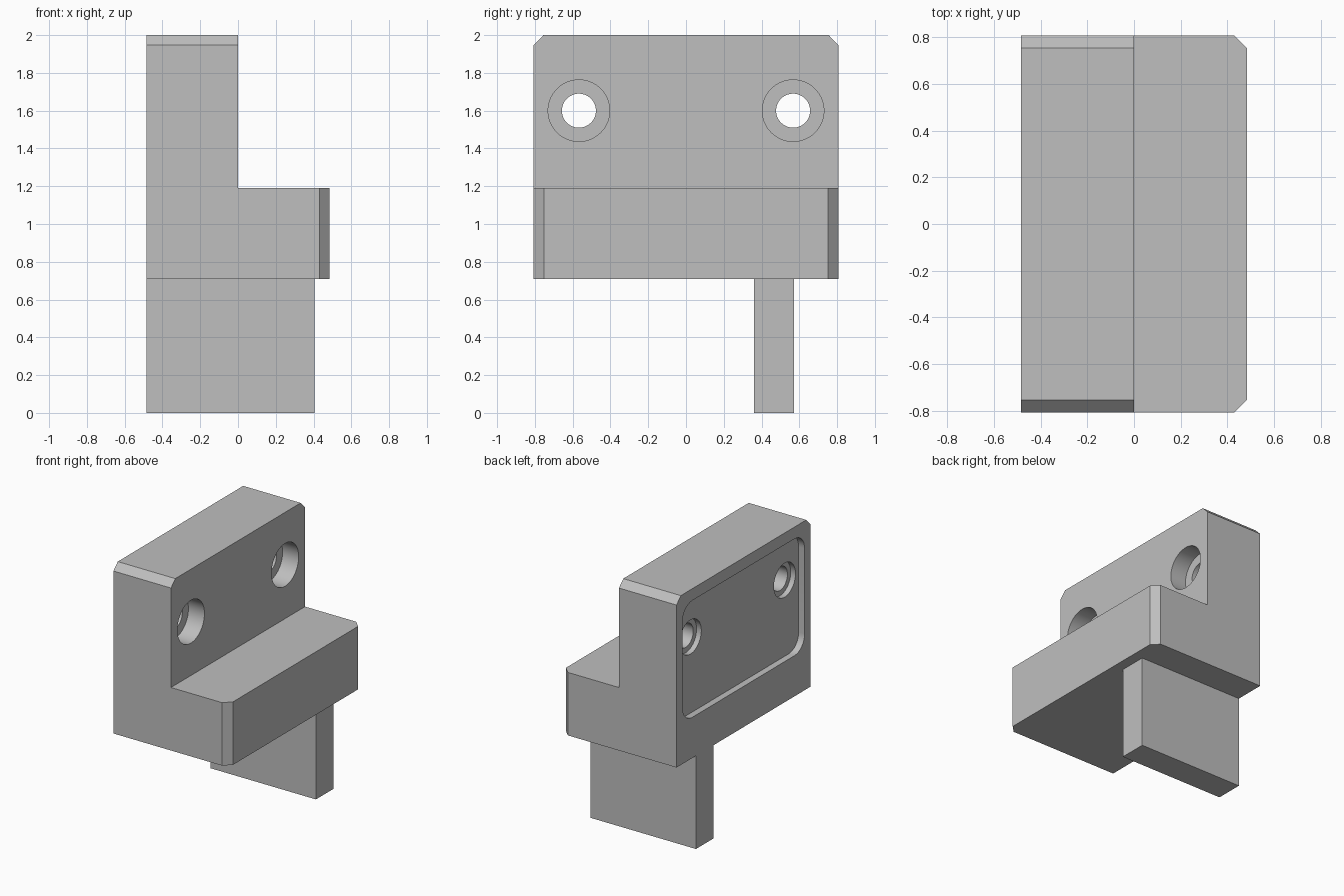
import bpy, bmesh, math
from mathutils import Matrix, Vector

cube = bpy.data.objects.get("Cube")
if cube:
    bpy.data.objects.remove(cube, do_unlink=True)

grey = bpy.data.materials.new("plain grey")
grey.use_nodes = True
colour = (0.52, 0.52, 0.52, 1)
grey.diffuse_color = colour
grey.node_tree.nodes["Principled BSDF"].inputs["Base Color"].default_value = colour

BACK, FRONT, HALF = -0.485, 0.485, 0.807   # x limits and half width in y
BASE, SHELF, TOP = 0.71, 1.19, 2.0         # heights
HOLE_Y, HOLE_Z = 0.567, 1.6


def finish(bm, name):
    bmesh.ops.recalc_face_normals(bm, faces=bm.faces)
    mesh = bpy.data.meshes.new(name)
    bm.to_mesh(mesh)
    bm.free()
    mesh.materials.append(grey)
    obj = bpy.data.objects.new(name, mesh)
    bpy.context.collection.objects.link(obj)
    return obj


def extrude(bm, points, offset):
    face = bm.faces.new([bm.verts.new(p) for p in points])
    new = bmesh.ops.extrude_face_region(bm, geom=[face])["geom"]
    bmesh.ops.translate(bm, vec=offset, verts=[v for v in new if isinstance(v, bmesh.types.BMVert)])


def box(bm, lo, hi):
    lo, hi = Vector(lo), Vector(hi)
    matrix = Matrix.Translation((lo + hi) / 2) @ Matrix.Diagonal((*(hi - lo), 1))
    bmesh.ops.create_cube(bm, size=1, matrix=matrix)


def chamfer(bm, test, size, segments=1):
    edges = [e for e in bm.edges if test(e.verts[0].co, e.verts[1].co)]
    bmesh.ops.bevel(bm, geom=edges, offset=size, segments=segments, profile=0.5, affect='EDGES')


def cut(target, cutter):
    cutter.hide_render = True
    mod = target.modifiers.new("cut", 'BOOLEAN')
    mod.operation, mod.solver, mod.object = 'DIFFERENCE', 'EXACT', cutter
    bpy.ops.object.select_all(action='DESELECT')
    bpy.context.view_layer.objects.active = target
    target.select_set(True)
    bpy.ops.object.modifier_apply(modifier=mod.name)
    bpy.data.objects.remove(cutter, do_unlink=True)


# Bracket body: stepped profile with chamfered upper and shelf corners
bm = bmesh.new()
outline = [(BACK, BASE), (FRONT, BASE), (FRONT, SHELF), (0, SHELF), (0, TOP), (BACK, TOP)]
extrude(bm, [(x, -HALF, z) for x, z in outline], (0, 2 * HALF, 0))
chamfer(bm, lambda a, b: min(a.z, b.z) > TOP - 0.01 and abs(a.y - b.y) < 0.01, 0.052)
chamfer(bm, lambda a, b: min(a.x, b.x) > FRONT - 0.01 and abs(a.y - b.y) < 0.01, 0.054)
body = finish(bm, "bracket_body")

# Shallow rounded pocket on the rear face
bm = bmesh.new()
box(bm, (BACK - 0.1, -0.735, 1.02), (BACK + 0.05, 0.735, 1.91))
chamfer(bm, lambda a, b: abs(a.x - b.x) > 0.1, 0.12, 8)
cut(body, finish(bm, "pocket_cutter"))

# Stepped bolt holes: wide front bore, through hole, rear counterbore
for side in (-1, 1):
    for radius, x0, x1 in ((0.163, -0.135, 0.1), (0.09, -0.6, 0.1), (0.13, -0.6, BACK + 0.09)):
        bm = bmesh.new()
        matrix = Matrix.Translation(((x0 + x1) / 2, side * HOLE_Y, HOLE_Z)) @ Matrix.Rotation(math.pi / 2, 4, 'Y')
        bmesh.ops.create_cone(bm, cap_ends=True, segments=64, radius1=radius, radius2=radius,
                              depth=x1 - x0, matrix=matrix)
        cut(body, finish(bm, "hole_cutter"))

bpy.ops.object.shade_smooth_by_angle(angle=math.radians(30))

# Plate hanging below the body
bm = bmesh.new()
box(bm, (BACK, 0.36, 0), (0.405, 0.573, BASE))
finish(bm, "lower_plate")
